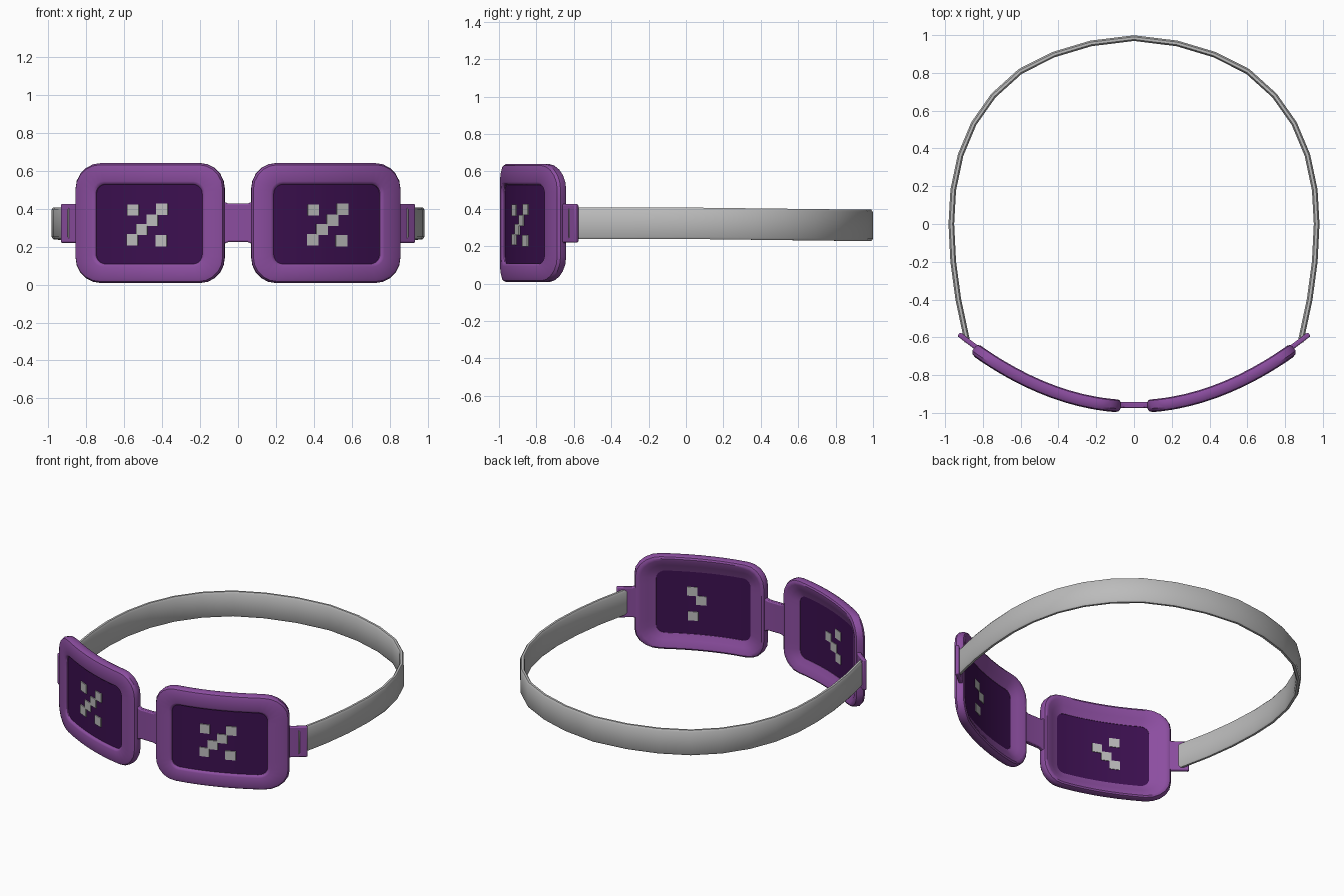
import bpy, bmesh, math

if "Cube" in bpy.data.objects:
    bpy.data.objects.remove(bpy.data.objects["Cube"])


def material(name, rgb):
    m = bpy.data.materials.new(name)
    m.diffuse_color = (*rgb, 1)
    m.use_nodes = True
    m.node_tree.nodes["Principled BSDF"].inputs["Base Color"].default_value = m.diffuse_color
    return m


PURPLE = material("purple plastic", (0.26, 0.075, 0.35))
DARK = material("dark violet lens", (0.045, 0.005, 0.08))
GREY = material("light grey", (0.5, 0.5, 0.5))


def bend(x, z, d):
    """Point on the curved front of the goggles, pushed back by d along the normal."""
    slope = 0.83 * x
    n = math.hypot(slope, 1)
    return (x - slope * d / n, -1.0 + 0.415 * x * x + d / n, z)


def loft(name, rings, mat, closed, bevel=0):
    """Skin a list of equal-length rings; closed joins the last ring to the first."""
    bm = bmesh.new()
    vs = [[bm.verts.new(p) for p in r] for r in rings]
    n = len(vs[0])
    for i in range(len(vs) if closed else len(vs) - 1):
        a, b = vs[i], vs[(i + 1) % len(vs)]
        for j in range(n):
            k = (j + 1) % n
            bm.faces.new((a[j], a[k], b[k], b[j]))
    if not closed:
        bm.faces.new(vs[0])
        bm.faces.new(vs[-1])
    bmesh.ops.recalc_face_normals(bm, faces=bm.faces)
    me = bpy.data.meshes.new(name)
    bm.to_mesh(me)
    bm.free()
    me.materials.append(mat)
    ob = bpy.data.objects.new(name, me)
    bpy.context.collection.objects.link(ob)
    if bevel:
        b = ob.modifiers.new("soft edges", "BEVEL")
        b.width, b.segments = bevel, 2
    return ob


def strip(name, columns, d0, d1, mat, bevel=0):
    """Curved plate from columns of (x, bottom, top)."""
    rings = [[bend(x, z0, d0), bend(x, z1, d0), bend(x, z1, d1), bend(x, z0, d1)]
             for x, z0, z1 in columns]
    return loft(name, rings, mat, False, bevel)


def spread(x0, x1, z0, z1, n):
    return [(x0 + (x1 - x0) * i / n, z0, z1) for i in range(n + 1)]


def rounded_rect(x0, x1, z0, z1, r, arc=5, side=7):
    """Outline with rounded corners and evenly divided straight sides."""
    corners = []
    for cx, cz, a0 in ((x1 - r, z1 - r, 0), (x0 + r, z1 - r, 90),
                       (x0 + r, z0 + r, 180), (x1 - r, z0 + r, 270)):
        corners.append([(cx + r * math.cos(math.radians(a0 + 90 * i / arc)),
                         cz + r * math.sin(math.radians(a0 + 90 * i / arc)))
                        for i in range(arc + 1)])
    pts = []
    for i, c in enumerate(corners):
        pts += c
        p, q = c[-1], corners[(i + 1) % 4][0]
        pts += [(p[0] + (q[0] - p[0]) * k / side, p[1] + (q[1] - p[1]) * k / side)
                for k in range(1, side)]
    return pts


# Rim section: (0 outer edge .. 1 lens edge, depth from the front)
SECTION = [(1, .032), (1, .012), (.95, .004), (.86, 0), (.25, 0), (.08, .006),
           (0, .02), (0, .05), (.05, .062), (.15, .068), (.28, .066), (.6, .05), (.9, .036)]
OUTER = (.072, .868, .008, .64, .135)
INNER = (.19, .755, .108, .528, .05)

for side, s in (("right", 1), ("left", -1)):
    # Rim around the lens
    rings = []
    for t, d in SECTION:
        shape = [a + (b - a) * t for a, b in zip(OUTER, INNER)]
        rings.append([bend(s * x, z, d) for x, z in rounded_rect(*shape)])
    loft(side + "_rim", rings, PURPLE, True)

    # Lens plate tucked into the rim
    strip(side + "_lens", spread(s * .18, s * .765, .098, .538, 10), .018, .029, DARK)

    # Strap tab at the outer end
    strip(side + "_strap_tab", [(s * .83, .205, .435), (s * .875, .22, .425),
                                (s * .957, .22, .425)], .034, .06, PURPLE, .007)

# Bridge, flared where it meets the rims
strip("bridge", [(-.1, .2, .45), (-.075, .215, .435), (-.05, .225, .426), (.05, .225, .426),
                 (.075, .215, .435), (.1, .2, .45)], .024, .056, PURPLE, .007)

# Square marks on each lens; the outer ones pass through to the back
MARKS = [(-.075, .393), (.08, .396), (.028, .338), (-.028, .29), (-.078, .236), (.076, .23)]
for side, cx in (("left", -.485), ("right", .476)):
    for i, (dx, z) in enumerate(MARKS):
        x = cx + dx
        back = .033 if abs(x) > .455 else .024
        strip(f"{side}_lens_mark_{i + 1}", spread(x - .03, x + .03, z - .03, z + .03, 1),
              .011, back, GREY)

# Elastic strap: half of the centre line, mirrored to the other side
HALF = [(.882, -.625), (.93, -.4), (.957, -.2), (.967, 0), (.957, .18), (.918, .365),
        (.848, .532), (.744, .68), (.602, .808), (.425, .897), (.228, .956)]
path = HALF + [(0, .984)] + [(-x, y) for x, y in reversed(HALF)]
PROFILE = [(-.007, -.084), (.007, -.084), (.015, -.072), (.015, .072),
           (.007, .084), (-.007, .084), (-.015, .072), (-.015, -.072)]
rings = []
for i, (x, y) in enumerate(path):
    a, b = path[max(i - 1, 0)], path[min(i + 1, len(path) - 1)]
    tx, ty = b[0] - a[0], b[1] - a[1]
    n = math.hypot(tx, ty)
    zc = .323 - .012 * max(0, y)          # sags slightly towards the back
    rings.append([(x + ty / n * o, y - tx / n * o, zc + h) for o, h in PROFILE])
loft("strap", rings, GREY, False)

# Smooth shading with sharp edges kept
bpy.ops.object.select_all(action="SELECT")
bpy.context.view_layer.objects.active = bpy.data.objects["strap"]
bpy.ops.object.shade_smooth_by_angle(angle=math.radians(35))
